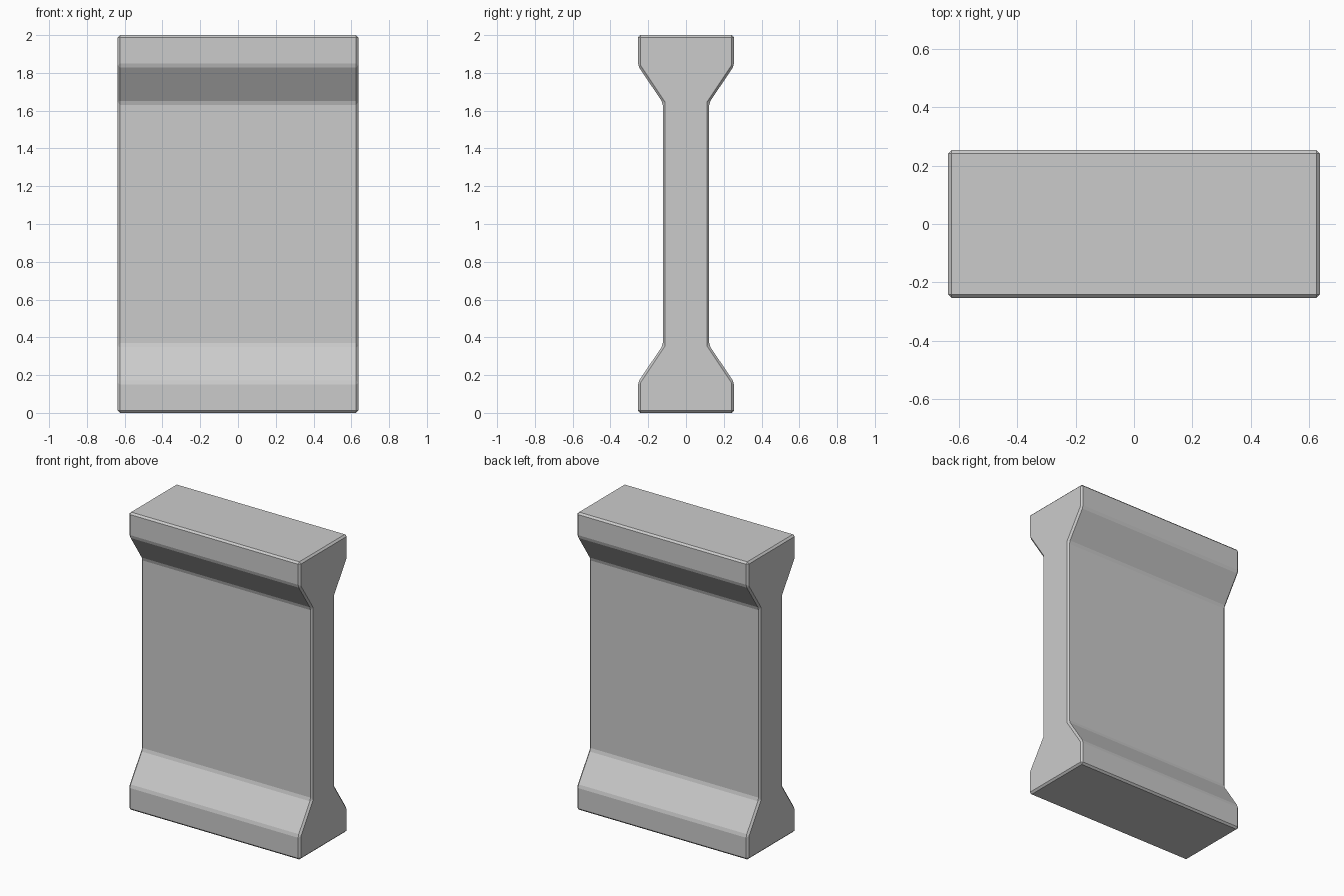
import bpy, bmesh

if "Cube" in bpy.data.objects:
    bpy.data.objects.remove(bpy.data.objects["Cube"])

HALF_LEN = 0.637
# quarter of the I-shaped cross-section (y, z measured from mid height)
quarter = [(0.254, -1.0), (0.254, -0.838), (0.123, -0.642)]
right = quarter + [(y, -z) for y, z in reversed(quarter)]
profile = right + [(-y, z) for y, z in reversed(right)]

# barrier body: profile extruded along x
bm = bmesh.new()
face = bm.faces.new([bm.verts.new((-HALF_LEN, y, z + 1.0)) for y, z in profile])
ext = bmesh.ops.extrude_face_region(bm, geom=[face])
verts = [g for g in ext["geom"] if isinstance(g, bmesh.types.BMVert)]
bmesh.ops.translate(bm, verts=verts, vec=(2 * HALF_LEN, 0, 0))
bmesh.ops.recalc_face_normals(bm, faces=bm.faces)
mesh = bpy.data.meshes.new("flanged_block")
bm.to_mesh(mesh)
bm.free()
block = bpy.data.objects.new("flanged_block", mesh)
bpy.context.collection.objects.link(block)

# narrow flat chamfer on every edge
bevel = block.modifiers.new("chamfer", "BEVEL")
bevel.width = 0.012
bevel.segments = 1
bevel.limit_method = "ANGLE"
bevel.angle_limit = 0.35
